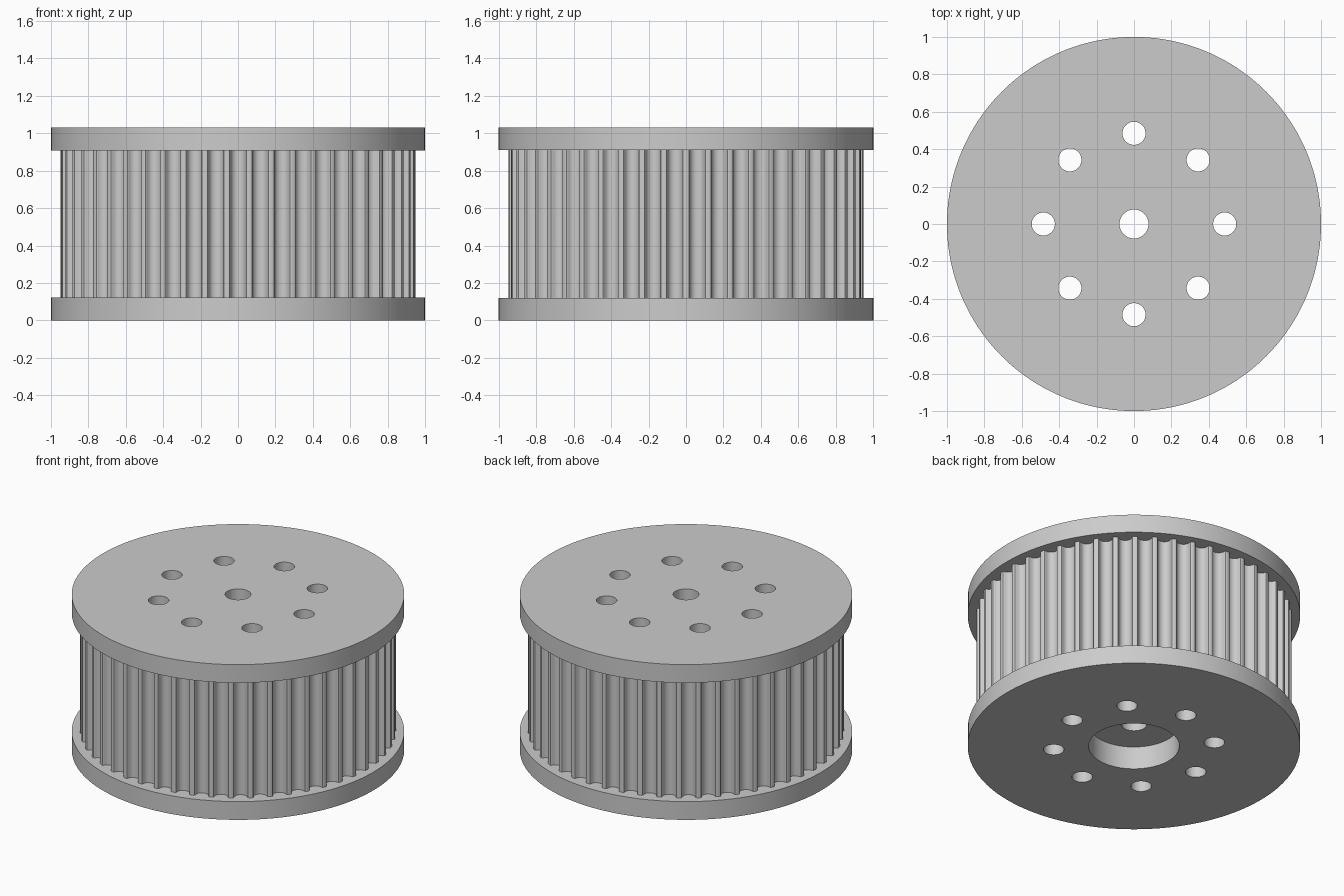
import bpy
import bmesh
from math import pi, sin, cos, atan2, hypot, radians

cube = bpy.data.objects.get("Cube")
if cube:
    bpy.data.objects.remove(cube, do_unlink=True)

UNIT = 1 / 16.5          # the pulley is laid out in millimetres
TEETH = 50
FLANGE, BELT = 2.0, 13.0
HEIGHT = 2 * FLANGE + BELT

grey = bpy.data.materials.new("plain_grey")
grey.use_nodes = True
grey.diffuse_color = (0.6, 0.6, 0.6, 1)
grey.node_tree.nodes["Principled BSDF"].inputs["Base Color"].default_value = (0.6, 0.6, 0.6, 1)


def prism(name, outline, z0, z1):
    """Extrude a closed xy outline from z0 to z1."""
    bm = bmesh.new()
    face = bm.faces.new([bm.verts.new((x * UNIT, y * UNIT, z0 * UNIT)) for x, y in outline])
    top = bmesh.ops.extrude_face_region(bm, geom=[face])["geom"]
    moved = [v for v in top if isinstance(v, bmesh.types.BMVert)]
    bmesh.ops.translate(bm, verts=moved, vec=(0, 0, (z1 - z0) * UNIT))
    bmesh.ops.recalc_face_normals(bm, faces=bm.faces)
    mesh = bpy.data.meshes.new(name)
    bm.to_mesh(mesh)
    bm.free()
    mesh.materials.append(grey)
    obj = bpy.data.objects.new(name, mesh)
    bpy.context.collection.objects.link(obj)
    return obj


def circle(radius, sides, cx=0, cy=0):
    return [(cx + radius * cos(2 * pi * i / sides), cy + radius * sin(2 * pi * i / sides))
            for i in range(sides)]


def combine(target, tool, operation):
    """Apply a boolean and remove the helper."""
    tool.hide_render = True
    mod = target.modifiers.new(operation, 'BOOLEAN')
    mod.operation, mod.solver, mod.object = operation, 'EXACT', tool
    bpy.context.view_layer.objects.active = target
    bpy.ops.object.modifier_apply(modifier=mod.name)
    bpy.data.objects.remove(tool, do_unlink=True)


# Toothed rim: half of one groove (half width, depth), mirrored and repeated
half_groove = [(0.847, 0), (0.735, 0.037), (0.678, 0.13), (0.656, 0.238), (0.62, 0.343),
               (0.572, 0.444), (0.512, 0.54), (0.406, 0.637), (0.282, 0.707), (0.144, 0.75)]
groove = [(-w, d) for w, d in half_groove] + [(0, 0.764)] + half_groove[::-1]
rim = []
for i in range(TEETH):
    turn = -pi / 2 + 2 * pi * i / TEETH
    for w, d in groove:
        r = 15.637 - d
        a = turn + atan2(w, r)
        rim.append((hypot(w, r) * cos(a), hypot(w, r) * sin(a)))

# Solid body: the rim reaches into both flanges
pulley = prism("belt_pulley", rim, FLANGE / 2, HEIGHT - FLANGE / 2)
for name, z in (("lower_flange", 0), ("upper_flange", HEIGHT - FLANGE)):
    combine(pulley, prism(name, circle(16.5, 160), z, z + FLANGE), 'UNION')

# Shaft hole, shallow recess underneath and ring of screw holes
combine(pulley, prism("shaft_hole", circle(1.28, 48), -1, HEIGHT + 1), 'DIFFERENCE')
combine(pulley, prism("recess", circle(4.5, 80), -1, 2.5), 'DIFFERENCE')
for i in range(8):
    a = i * pi / 4
    hole = circle(1.02, 40, 8 * cos(a), 8 * sin(a))
    combine(pulley, prism("screw_hole", hole, -1, HEIGHT + 1), 'DIFFERENCE')

# Smooth the round walls, keep the rims sharp
bpy.ops.object.select_all(action='DESELECT')
pulley.select_set(True)
bpy.context.view_layer.objects.active = pulley
bpy.ops.object.shade_smooth_by_angle(angle=radians(25))
